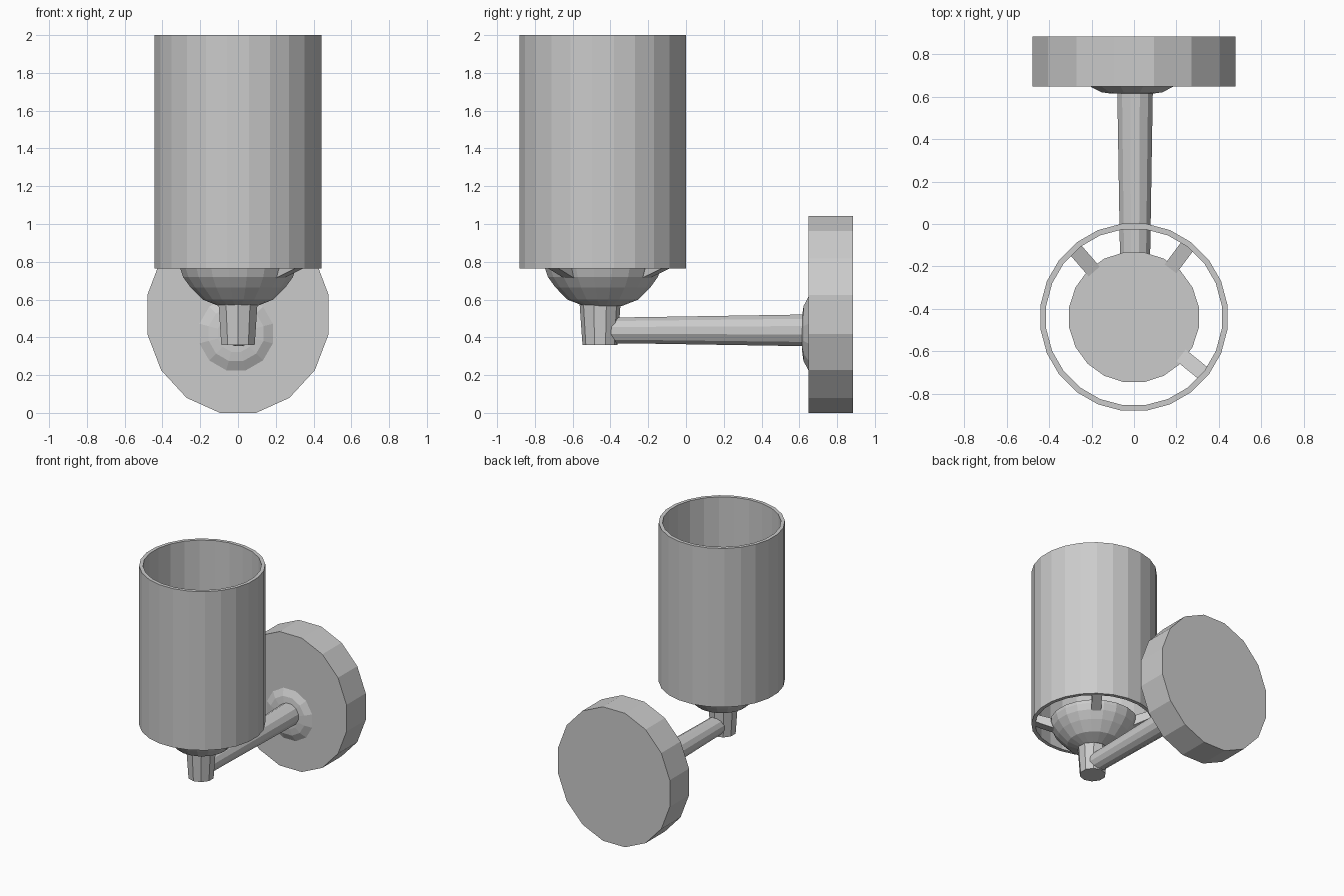
import bpy, bmesh
from math import cos, sin, pi, radians
from mathutils import Vector, Matrix

if "Cube" in bpy.data.objects:
    bpy.data.objects.remove(bpy.data.objects["Cube"])


def lathe(name, profile, sides, centre, along_y=False, closed=False, stretch=(1, 1)):
    """Spin (radius, height) points round z, or round y for wall-facing parts."""
    bm = bmesh.new()
    rings = []
    for r, h in profile:
        ring = []
        for i in range(sides):
            a = 2 * pi * (i + 0.5) / sides
            u, v = r * cos(a) * stretch[0], r * sin(a) * stretch[1]
            p = Vector((u, h, v)) if along_y else Vector((u, v, h))
            ring.append(bm.verts.new(p + Vector(centre)))
        rings.append(ring)
    pairs = list(zip(rings, rings[1:]))
    if closed:
        pairs.append((rings[-1], rings[0]))
    else:
        bm.faces.new(rings[0])
        bm.faces.new(rings[-1])
    for low, high in pairs:
        for i in range(sides):
            j = (i + 1) % sides
            bm.faces.new((low[i], low[j], high[j], high[i]))
    return finish(name, bm)


def finish(name, bm):
    bmesh.ops.recalc_face_normals(bm, faces=bm.faces)
    mesh = bpy.data.meshes.new(name)
    bm.to_mesh(mesh)
    bm.free()
    obj = bpy.data.objects.new(name, mesh)
    bpy.context.collection.objects.link(obj)
    return obj


LAMP = (0, -0.44, 0)
flat = 1 / cos(pi / 16)   # corner radius for a 16-gon of unit apothem

# open shade tube with a thin wall
lathe("shade", [(0.445, 0.765), (0.445, 2.0), (0.418, 2.0), (0.418, 0.765)],
      24, LAMP, closed=True)

# shallow bowl under the shade
lathe("bowl", [(0.10, 0.565), (0.19, 0.60), (0.255, 0.665), (0.295, 0.72),
               (0.31, 0.765), (0.31, 0.79)], 20, LAMP)

# struts joining the bowl to the shade
for n, deg in enumerate((53, 131, -39)):
    bm = bmesh.new()
    bmesh.ops.create_cube(bm, size=1)
    for v in bm.verts:
        outer = v.co.x > 0
        v.co.x = 0.43 if outer else 0.25
        v.co.y *= 0.07
        v.co.z = (0.83 if outer else 0.78) if v.co.z > 0 else (0.77 if outer else 0.70)
    bmesh.ops.transform(bm, verts=bm.verts, matrix=Matrix.Translation(LAMP)
                        @ Matrix.Rotation(radians(deg), 4, 'Z'))
    finish(f"strut_{n + 1}", bm)

# stem below the bowl
lathe("stem", [(0.093, 0.36), (0.11, 0.60)], 10, (0, -0.455, 0))

# arm running back to the wall
lathe("arm", [(0.07, -0.44), (0.072, -0.25), (0.087, 0.64)], 12,
      (0.005, 0, 0.437), along_y=True)

# low flange where the arm meets the plate
lathe("flange", [(0.10, 0.615), (0.15, 0.622), (0.215, 0.655)], 12,
      (-0.01, 0, 0.42), along_y=True)

# wall plate
lathe("wall_plate", [(flat, 0.648), (flat, 0.885)], 16, (0, 0, 0.521),
      along_y=True, stretch=(0.48, 0.521))
